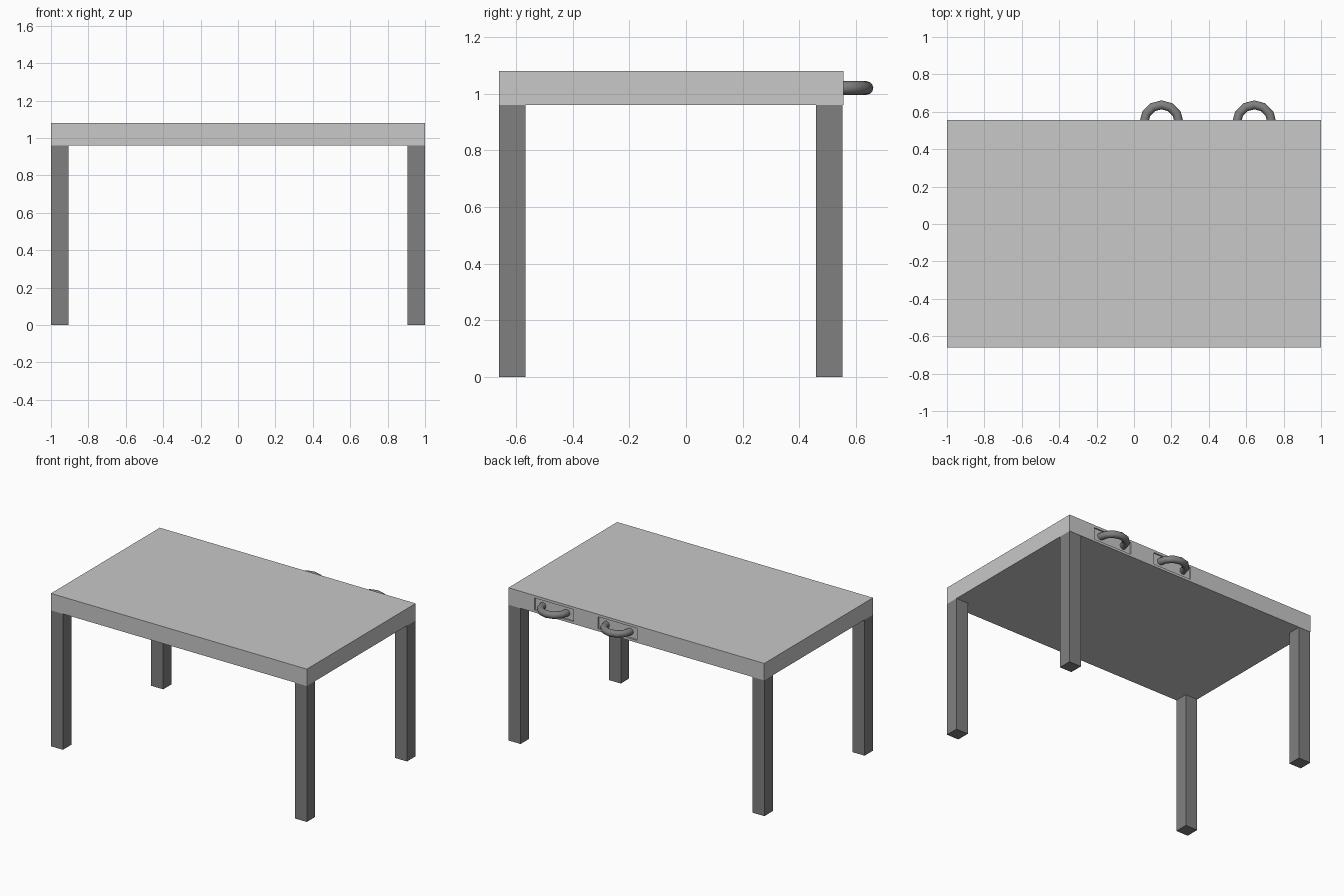
import bpy, math
from mathutils import Vector

if "Cube" in bpy.data.objects:
    bpy.data.objects.remove(bpy.data.objects["Cube"])


def material(name, v):
    m = bpy.data.materials.new(name)
    m.diffuse_color = (v, v, v, 1)
    m.use_nodes = True
    m.node_tree.nodes["Principled BSDF"].inputs["Base Color"].default_value = m.diffuse_color
    return m


light = material("light_grey", 0.58)
dark = material("dark_grey", 0.215)


def box(name, lo, hi, mat):
    lo, hi = Vector(lo), Vector(hi)
    bpy.ops.mesh.primitive_cube_add(size=1, location=(lo + hi) / 2)
    ob = bpy.context.object
    ob.name = name
    ob.scale = hi - lo
    bpy.ops.object.transform_apply(location=False, rotation=False, scale=True)
    ob.data.materials.append(mat)
    return ob


FRONT, BACK = -0.66, 0.555
BOTTOM, TOP = 0.96, 1.08
LEG = 0.094

# Table top slab
top = box("table_top", (-1, FRONT, BOTTOM), (1, BACK, TOP), light)

# Four square legs
for sx, xn in ((-1, "left"), (1, "right")):
    x0, x1 = sorted((sx, sx * (1 - LEG)))
    for y0, yn in ((FRONT, "front"), (BACK - LEG - 0.002, "back")):
        box(f"{yn}_{xn}_leg", (x0, y0, 0), (x1, y0 + LEG, BOTTOM), dark)

# Two slightly recessed drawer fronts with ring handles on the back edge
for i, x in enumerate((0.147, 0.643), 1):
    cutter = box(f"drawer_cutter_{i}", (x - 0.152, BACK - 0.01, 0.977),
                 (x + 0.152, BACK + 0.05, 1.062), light)
    cutter.hide_render = True
    cutter.hide_set(True)
    mod = top.modifiers.new(f"drawer_recess_{i}", 'BOOLEAN')
    mod.object = cutter
    mod.solver = 'EXACT'

    bpy.ops.mesh.primitive_torus_add(
        location=(x, 0.543, 1.02), major_radius=0.094, minor_radius=0.024,
        major_segments=12, minor_segments=12)
    handle = bpy.context.object
    handle.name = f"drawer_handle_{i}"
    handle.data.materials.append(dark)
    bpy.ops.object.shade_smooth_by_angle(angle=math.radians(35))
